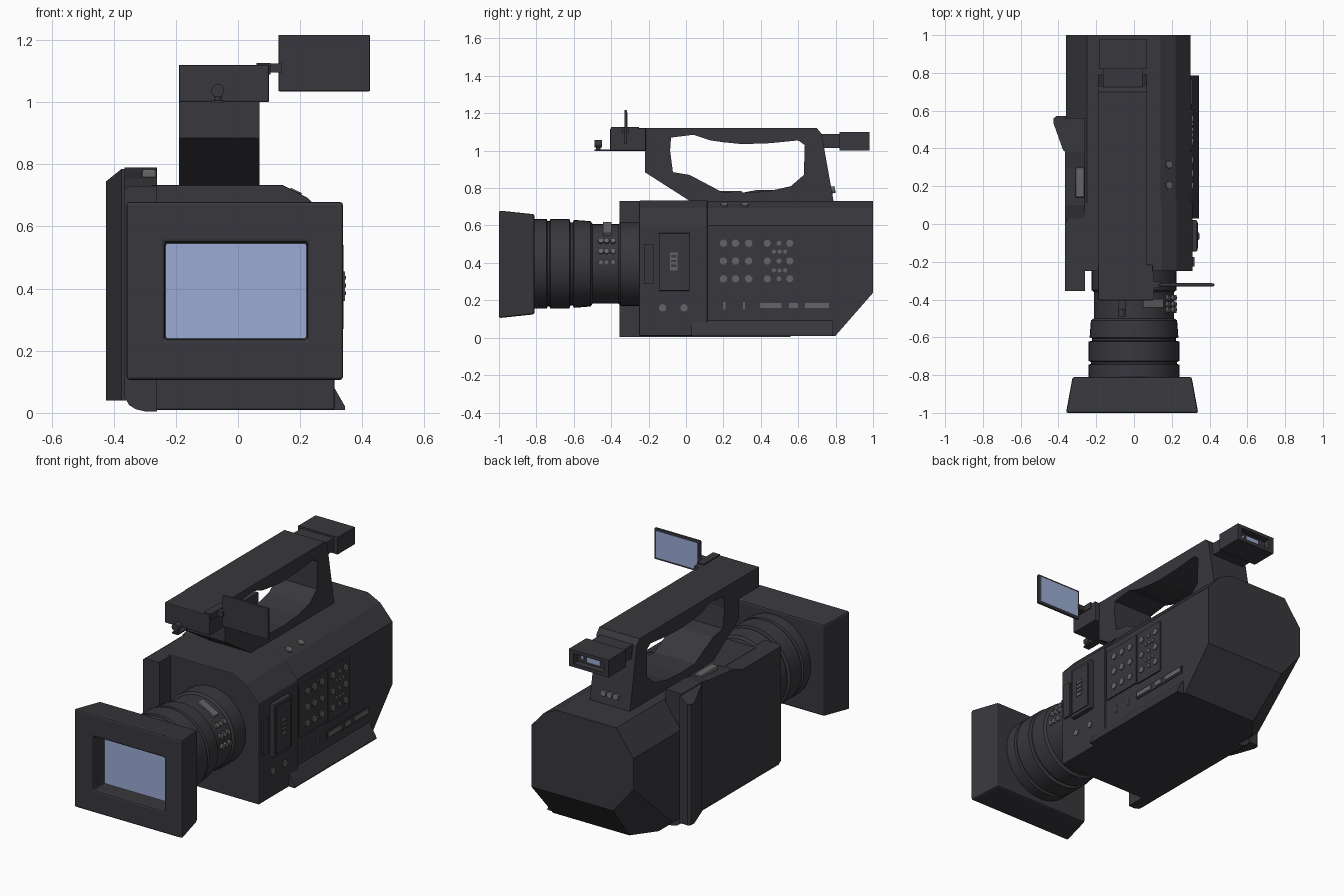
import bpy, bmesh, math
from mathutils import Vector, Matrix

if "Cube" in bpy.data.objects:
    bpy.data.objects.remove(bpy.data.objects["Cube"])


def material(name, color):
    m = bpy.data.materials.new(name)
    m.diffuse_color = (*color, 1)
    m.use_nodes = True
    m.node_tree.nodes["Principled BSDF"].inputs["Base Color"].default_value = m.diffuse_color
    return m


DARK = material("charcoal", (0.040, 0.039, 0.046))
GREY = material("button_grey", (0.13, 0.13, 0.135))
BLUE = material("glass_blue", (0.33, 0.41, 0.66))


def finish(name, bm, mat, bevel=0):
    bmesh.ops.recalc_face_normals(bm, faces=bm.faces)
    me = bpy.data.meshes.new(name)
    bm.to_mesh(me)
    bm.free()
    me.materials.append(mat)
    ob = bpy.data.objects.new(name, me)
    bpy.context.collection.objects.link(ob)
    if bevel:
        mod = ob.modifiers.new("bevel", 'BEVEL')
        mod.width, mod.segments = bevel, 2
    return ob


def prism_bm(pts, axis, a, b):
    place = {'x': lambda u, v: (a, u, v), 'y': lambda u, v: (u, a, v), 'z': lambda u, v: (u, v, a)}[axis]
    bm = bmesh.new()
    face = bm.faces.new([bm.verts.new(place(u, v)) for u, v in pts])
    ext = bmesh.ops.extrude_face_region(bm, geom=[face])["geom"]
    shift = Vector([(b - a) if axis == k else 0 for k in 'xyz'])
    bmesh.ops.translate(bm, vec=shift, verts=[g for g in ext if isinstance(g, bmesh.types.BMVert)])
    return bm


def prism(name, pts, axis, a, b, mat=DARK, bevel=0):
    return finish(name, prism_bm(pts, axis, a, b), mat, bevel)


def box(name, x, y, z, mat=DARK, bevel=0):
    pts = [(x[0], y[0]), (x[1], y[0]), (x[1], y[1]), (x[0], y[1])]
    return prism(name, pts, 'z', z[0], z[1], mat, bevel)


def cylinder(name, center, radius, depth, direction, mat=GREY, sides=12):
    bm = bmesh.new()
    bmesh.ops.create_cone(bm, cap_ends=True, segments=sides, radius1=radius, radius2=radius, depth=depth)
    rot = Vector(direction).to_track_quat('Z', 'Y').to_matrix().to_4x4()
    bmesh.ops.transform(bm, matrix=Matrix.Translation(center) @ rot, verts=bm.verts)
    return finish(name, bm, mat)


def smooth(ob):
    bpy.ops.object.select_all(action='DESELECT')
    ob.select_set(True)
    bpy.context.view_layer.objects.active = ob
    bpy.ops.object.shade_smooth_by_angle(angle=math.radians(30))


def cut(ob, cutter):
    cutter.hide_render = True
    mod = ob.modifiers.new("cut", 'BOOLEAN')
    mod.object, mod.operation, mod.solver = cutter, 'DIFFERENCE', 'EXACT'
    bpy.context.view_layer.objects.active = ob
    bpy.ops.object.modifier_apply(modifier="cut")
    bpy.data.objects.remove(cutter)


# Main body: chamfered section, then sloped rear and clipped rear corner
section = [(-0.29, 0.01), (0.30, 0.01), (0.30, 0.60), (0.22, 0.69), (0.14, 0.73),
           (-0.25, 0.73), (-0.36, 0.58), (-0.36, 0.07)]
bm = prism_bm(section, 'y', 0.10, 1.0)
for co, no in (((0, 1, 0.24), (0, 0.24, -0.21)), ((-0.23, 1, 0.24), (-0.07, 0.052, -0.057))):
    res = bmesh.ops.bisect_plane(bm, geom=bm.verts[:] + bm.edges[:] + bm.faces[:],
                                 plane_co=co, plane_no=no, clear_outer=True)
    edges = [g for g in res["geom_cut"] if isinstance(g, bmesh.types.BMEdge)]
    bmesh.ops.holes_fill(bm, edges=edges, sides=0)
finish("rear_body", bm, DARK)
front = [(-0.28, 0.01), (0.31, 0.01), (0.31, 0.60), (0.225, 0.692), (0.145, 0.733), (-0.28, 0.733)]
prism("front_body", front, 'y', -0.25, 0.115, DARK, 0.005)
prism("side_foot", [(0.29, 0.10), (0.305, 0.09), (0.345, 0.02), (0.345, 0.01), (0.29, 0.01)], 'y', 0.03, 0.785)

# Hand grip on the left with a raised rear flange
grip = [(-0.365, 0.05), (-0.35, 0.025), (-0.33, 0.012), (-0.30, 0.005), (-0.26, 0.005),
        (-0.26, 0.73), (-0.35, 0.73), (-0.365, 0.72)]
prism("hand_grip", grip, 'y', -0.355, 0.56)
prism("grip_top", [(0.0, 0.72), (0.10, 0.755), (0.30, 0.775), (0.38, 0.79), (0.56, 0.79), (0.56, 0.72)],
      'x', -0.365, -0.26)
bm = prism_bm([(-0.36, 0.38), (-0.375, 0.39), (-0.425, 0.53), (-0.425, 0.56), (-0.41, 0.572), (-0.36, 0.572)],
              'z', 0.04, 0.785)
for v in bm.verts:
    if v.co.z > 0.5 and v.co.x < -0.40:
        v.co.z = 0.745
finish("grip_flange", bm, DARK)
box("zoom_rocker", (-0.31, -0.262), (0.14, 0.30), (0.75, 0.785), GREY, 0.008)

# Lens barrel turned around the y axis
bm = bmesh.new()
profile = [(-0.24, 0), (-0.24, 0.225), (-0.35, 0.225), (-0.36, 0.213), (-0.50, 0.213), (-0.51, 0.228),
           (-0.60, 0.235), (-0.605, 0.222), (-0.618, 0.222), (-0.623, 0.24), (-0.725, 0.24),
           (-0.73, 0.228), (-0.74, 0.228), (-0.745, 0.24), (-0.83, 0.24), (-0.83, 0)]
verts = [bm.verts.new((r, y, 0.395)) for y, r in profile]
edges = [bm.edges.new(p) for p in zip(verts, verts[1:])]
bmesh.ops.spin(bm, geom=verts + edges, cent=(0, 0, 0.395), axis=(0, 1, 0), angle=2 * math.pi, steps=40)
bmesh.ops.remove_doubles(bm, verts=bm.verts, dist=0.0005)
smooth(finish("lens_barrel", bm, DARK))
for angle in (2, 18, 34):
    a = math.radians(angle)
    n = Vector((math.cos(a), 0, math.sin(a)))
    for y in (-0.455, -0.425, -0.39):
        cylinder("lens_button", Vector((0, y, 0.395)) + n * 0.215, 0.015, 0.022, n)
a = math.radians(62)
n = Vector((math.cos(a), 0, math.sin(a)))
bm = bmesh.new()
bmesh.ops.create_cube(bm, size=1, matrix=Matrix.Translation(Vector((0, -0.42, 0.395)) + n * 0.212)
                      @ n.to_track_quat('Z', 'Y').to_matrix().to_4x4() @ Matrix.Diagonal((0.045, 0.12, 0.016, 1)))
finish("lens_window", bm, GREY)

# Flared lens hood with recessed glass
bm = prism_bm([(-0.36, 0.105), (0.34, 0.105), (0.34, 0.68), (-0.36, 0.68)], 'y', -1.0, -0.81)
for v in bm.verts:
    if v.co.y > -0.9:
        v.co.x = -0.01 + (v.co.x + 0.01) * 0.90
        v.co.z = 0.393 + (v.co.z - 0.393) * 0.93
hood = finish("lens_hood", bm, DARK)
cut(hood, box("hood_cutter", (-0.235, 0.222), (-1.1, -0.895), (0.237, 0.548)))
mod = hood.modifiers.new("bevel", 'BEVEL')
mod.width, mod.segments = 0.01, 2
box("front_glass", (-0.235, 0.222), (-0.90, -0.892), (0.237, 0.548), BLUE)

# Carry handle with finger opening
outer = [(-0.22, 0.99), (-0.22, 0.885), (0.03, 0.725), (0.79, 0.725), (0.725, 1.09), (0.70, 1.12), (-0.22, 1.12)]
handle = prism("carry_handle", outer, 'x', -0.19, 0.07)
hole = [(-0.085, 1.0), (-0.07, 0.885), (0.02, 0.87), (0.19, 0.78), (0.32, 0.775), (0.45, 0.785), (0.56, 0.81),
        (0.63, 0.87), (0.635, 1.03), (0.60, 1.055), (0.45, 1.04), (0.30, 1.035), (0.20, 1.045), (0.13, 1.055),
        (0.04, 1.085), (-0.08, 1.07)]
cut(handle, prism("handle_cutter", hole, 'x', -0.5, 0.5))
box("handle_front_block", (-0.19, 0.10), (-0.405, -0.215), (1.0, 1.12), DARK, 0.005)
for x in (-0.10, -0.06, -0.02):
    cylinder("handle_rear_button", (x, 0.782, 0.79), 0.018, 0.03, (0, 1, 0.2))

# Microphone clip at the handle front
box("clip_arm", (-0.085, -0.045), (-0.49, -0.22), (0.998, 1.006))
cylinder("clip_post", (-0.065, -0.47, 1.015), 0.012, 0.03, (0, 0, 1), DARK)
cylinder("clip_knob", (-0.065, -0.47, 1.037), 0.021, 0.04, (0, 1, 0), DARK, 16)

# Rear viewfinder
box("viewfinder_neck", (-0.165, 0.045), (0.70, 0.84), (1.015, 1.09))
finder = box("viewfinder", (-0.185, 0.07), (0.82, 0.98), (1.0, 1.10))
cut(finder, box("finder_cutter", (-0.155, 0.04), (0.94, 1.1), (1.02, 1.08)))
box("viewfinder_screen", (-0.105, -0.02), (0.936, 0.946), (1.03, 1.07), BLUE)
box("viewfinder_lamp", (0.0, 0.018), (0.936, 0.946), (1.04, 1.06), BLUE)

# Fold-out monitor facing backwards
box("monitor_frame", (0.13, 0.425), (-0.33, -0.315), (1.035, 1.217), DARK, 0.004)
box("monitor_screen", (0.143, 0.412), (-0.316, -0.312), (1.048, 1.204), BLUE)
box("monitor_hinge", (0.09, 0.14), (-0.34, -0.305), (1.095, 1.125))
box("monitor_hinge_base", (0.06, 0.105), (-0.40, -0.25), (1.09, 1.127))

# Control panels on the right side
box("audio_cover", (0.29, 0.335), (-0.145, 0.02), (0.25, 0.56), DARK, 0.006)
box("audio_cover_inset", (0.33, 0.34), (-0.13, 0.005), (0.27, 0.54))
box("slim_cover", (0.30, 0.32), (-0.225, -0.175), (0.29, 0.50))
box("cover_dial", (0.33, 0.345), (-0.085, -0.045), (0.36, 0.455), GREY)
for z in (0.385, 0.41, 0.435):
    box("dial_rib", (0.34, 0.348), (-0.08, -0.05), (z - 0.006, z + 0.006))
box("button_panel", (0.29, 0.308), (0.13, 0.385), (0.255, 0.56))
box("transport_panel", (0.29, 0.308), (0.392, 0.59), (0.245, 0.56))
for z in (0.505, 0.41, 0.315):
    for y in (0.20, 0.265, 0.335):
        cylinder("panel_button", (0.308, y, z), 0.02, 0.014, (1, 0, 0))
    for y in (0.435, 0.555):
        cylinder("transport_button", (0.308, y, z), 0.019, 0.014, (1, 0, 0))
for z in (0.46, 0.36):
    for y in (0.47, 0.50, 0.53):
        cylinder("small_button", (0.308, y, z), 0.011, 0.012, (1, 0, 0))
for z in (0.505, 0.41, 0.315):
    cylinder("middle_button", (0.308, 0.497, z), 0.013, 0.012, (1, 0, 0))

# Lower sockets, switches and slot
for y in (-0.125, -0.01):
    cylinder("socket", (0.31, y, 0.16), 0.02, 0.012, (1, 0, 0))
for y in (0.205, 0.31):
    box("switch", (0.30, 0.305), (y - 0.006, y + 0.006), (0.15, 0.19), GREY)
box("slot_frame", (0.295, 0.305), (0.385, 0.775), (0.15, 0.195))
for a, b in ((0.395, 0.51), (0.55, 0.60), (0.635, 0.765)):
    box("slot_cover", (0.30, 0.309), (a, b), (0.16, 0.186), GREY)

# Buttons on the upper chamfer
for y in (0.205, 0.315):
    cylinder("top_button", (0.185, y, 0.71), 0.02, 0.014, (0.45, 0, 0.9))
